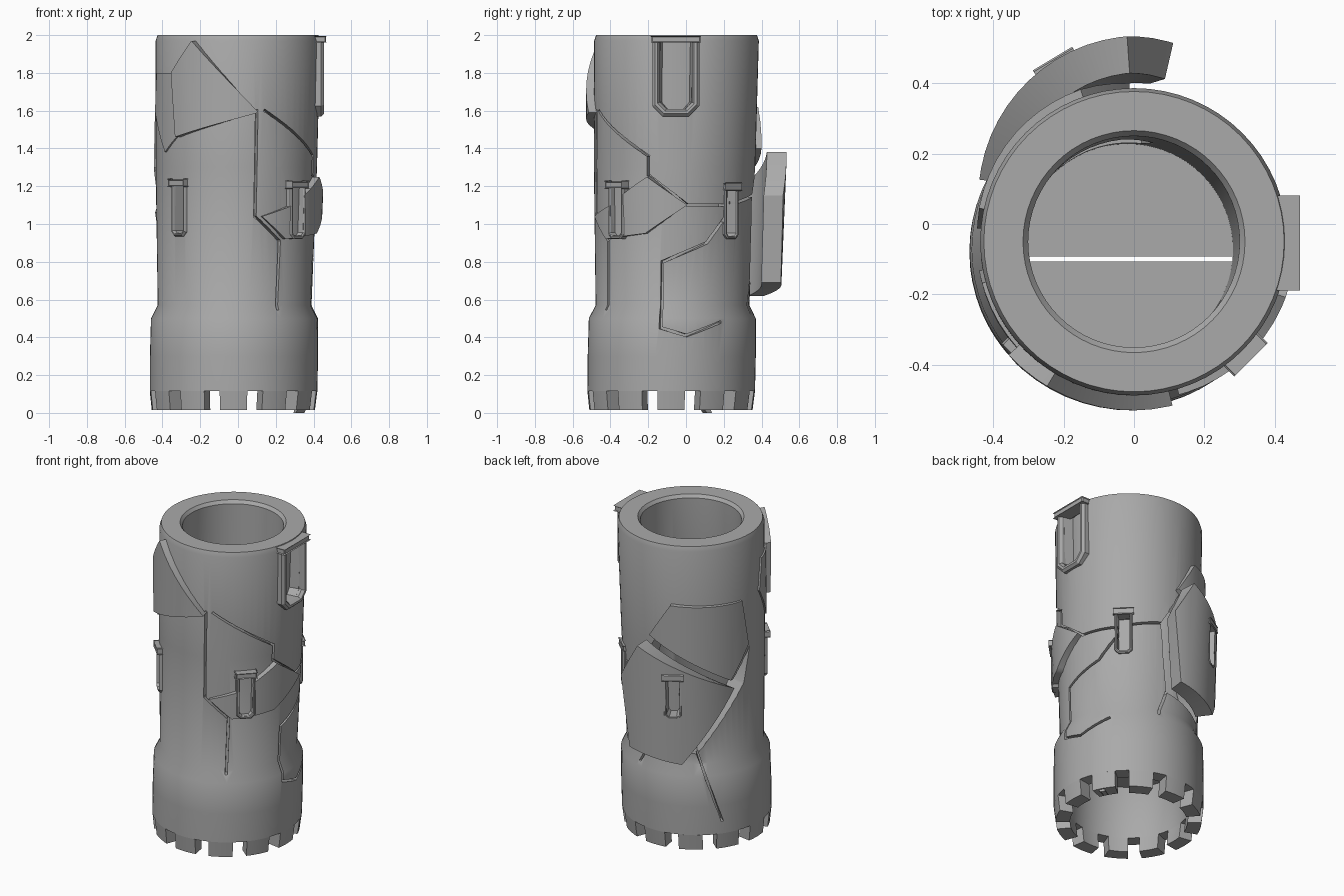
import bpy, bmesh
from math import sin, cos, radians, degrees
from mathutils import Vector

cube = bpy.data.objects.get("Cube")
if cube:
    bpy.data.objects.remove(cube)

stone = bpy.data.materials.new("grey stone")
stone.use_nodes = True
stone.diffuse_color = (0.4, 0.4, 0.4, 1)
stone.node_tree.nodes["Principled BSDF"].inputs["Base Color"].default_value = (0.4, 0.4, 0.4, 1)

# Outer silhouette (radius, height), bottom to top
OUTER = [(0.432, 0.015), (0.443, 0.03), (0.445, 0.3), (0.442, 0.5),
         (0.407, 0.57), (0.427, 1.3), (0.436, 1.97), (0.426, 2.0)]
INNER = [(0.315, 2.0), (0.3, 1.98), (0.3, 0.5), (0.35, 0.42), (0.36, 0.115)]


def radius(z):
    for (r0, z0), (r1, z1) in zip(OUTER, OUTER[1:]):
        if z <= z1:
            return r0 + (r1 - r0) * max(0, (z - z0) / (z1 - z0))
    return OUTER[-1][0]


def at_radius(az, z, r, shift=(0, 0)):
    # The axis leans slightly
    a = radians(az)
    return Vector((-0.025 + 0.0125 * z + r * cos(a) + shift[0],
                   -0.08 + 0.015 * z + r * sin(a) + shift[1], z))


def surf(az, z, off=0, shift=(0, 0)):
    return at_radius(az, z, radius(z) + off, shift)


def finish(name, bm):
    bmesh.ops.recalc_face_normals(bm, faces=bm.faces)
    mesh = bpy.data.meshes.new(name)
    bm.to_mesh(mesh)
    bm.free()
    mesh.materials.append(stone)
    ob = bpy.data.objects.new(name, mesh)
    bpy.context.collection.objects.link(ob)
    return ob


def smooth(ob):
    bpy.ops.object.select_all(action='DESELECT')
    ob.select_set(True)
    bpy.context.view_layer.objects.active = ob
    bpy.ops.object.shade_smooth_by_angle(angle=radians(32))


def curved_slab(name, outline, off0, off1, shift=(0, 0)):
    """Outline in (azimuth, height), wrapped on the wall and given thickness."""
    bm = bmesh.new()
    bm.faces.new([bm.verts.new((a, off0, z)) for a, z in outline])
    for a in range(-180, 361, 6):
        geom = bm.verts[:] + bm.edges[:] + bm.faces[:]
        bmesh.ops.bisect_plane(bm, geom=geom, plane_co=(a + 0.7, 0, 0), plane_no=(1, 0, 0))
    out = bmesh.ops.extrude_face_region(bm, geom=bm.faces[:], use_keep_orig=True)
    for v in out["geom"]:
        if isinstance(v, bmesh.types.BMVert):
            v.co.y = off1
    for v in bm.verts:
        v.co = surf(v.co.x, v.co.z, v.co.y, shift)
    return finish(name, bm)


def volume(mesh):
    bm = bmesh.new()
    bm.from_mesh(mesh)
    v = bm.calc_volume()
    bm.free()
    return v


def cut(ob, outline, off0, off1, shift=(0, 0)):
    cutter = curved_slab("cutter", outline, off0, off1, shift)
    mod = ob.modifiers.new("cut", 'BOOLEAN')
    mod.operation = 'DIFFERENCE'
    mod.solver = 'MANIFOLD'
    mod.object = cutter
    graph = bpy.context.evaluated_depsgraph_get()
    carved = bpy.data.meshes.new_from_object(ob.evaluated_get(graph))
    ob.modifiers.clear()
    # Keep only a sound result: a cut takes away a small share of the stone
    if 0.75 < volume(carved) / volume(ob.data) <= 1.0001:
        ob.data = carved
    bpy.data.objects.remove(cutter)


def arch(w, z0, z1, inset=0):
    # Chamfer-bottomed window outline in (sideways, height)
    h, c = w / 2 - inset, w * 0.22 - inset * 0.5
    b = z0 + inset
    return [(-h, z1), (-h, b + c), (-h + c, b), (h - c, b), (h, b + c), (h, z1)]


def window(name, host, az, w, z0, z1, proud, shift=(0, 0)):
    inset = w * 0.16
    deg = degrees(1 / radius(z0 + 0.1))
    cut(host, [(az + u * deg, z) for u, z in arch(w, z0, z1, inset)], -0.06, 0.06, shift)
    # Bevelled frame around the recess
    side = Vector((-sin(radians(az)), cos(radians(az)), 0))
    out = Vector((cos(radians(az)), sin(radians(az)), 0))
    base = surf(az, (z0 + z1) / 2, 0, shift)

    def place(u, z, d):
        p = base + side * u + out * d
        return Vector((p.x, p.y, z))

    bm = bmesh.new()
    section = [(0, -0.04), (0, proud * 0.4), (inset * 0.35, proud),
               (inset * 0.7, proud), (inset, proud * 0.3), (inset, -0.04)]
    loops = [[bm.verts.new(place(u, z, d)) for u, z in arch(w, z0, z1, i)] for i, d in section]
    for l0, l1 in zip(loops, loops[1:] + loops[:1]):
        for k in range(len(l0) - 1):
            bm.faces.new([l0[k], l0[k + 1], l1[k + 1], l1[k]])
    bm.faces.new([l[0] for l in loops])
    bm.faces.new([l[-1] for l in loops])
    smooth(finish(name + "_frame", bm))
    # Sill bar
    bm = bmesh.new()
    top = min(z1 + 0.035, 1.995)
    bmesh.ops.create_cube(bm, size=1)
    for v in bm.verts:
        v.co = place(v.co.x * (w + 0.01), top - 0.0175 + v.co.z * 0.035,
                     (proud + 0.01) if v.co.y > 0 else -0.04)
    bmesh.ops.bevel(bm, geom=bm.edges[:], offset=0.005, segments=1, affect='EDGES')
    smooth(finish(name + "_sill", bm))


# Hollow tower wall
bm = bmesh.new()
N = 64
profile = [(radius(0.115), 0.115)] + OUTER[2:] + INNER
rings = [[bm.verts.new(at_radius(360 * i / N, z, r)) for i in range(N)] for r, z in profile]
for r0, r1 in zip(rings, rings[1:] + rings[:1]):
    for i in range(N):
        j = (i + 1) % N
        bm.faces.new([r0[i], r0[j], r1[j], r1[i]])
wall = finish("tower_wall", bm)

# Battlement teeth round the lower edge
for a in range(-90, 270, 30):
    smooth(curved_slab("battlement", [(a - 9.5, 0.015), (a + 9.5, 0.015),
                                      (a + 9.5, 0.115), (a - 9.5, 0.115)], -0.084, 0))

# Opening left by the broken-out back piece
cut(wall, [(94, 1.38), (158, 1.09), (177, 1.28), (170, 1.05), (127, 0.63),
           (83, 0.70), (77, 1.15)], -0.2, 0.06)

# Displaced wall pieces
BACK_SHIFT, LOW_SHIFT = (0.02, 0.135), (0.028, -0.005)
back_piece = curved_slab("broken_back_piece",
                         [(94, 1.38), (173, 1.06), (127, 0.62), (83, 0.69), (77, 1.15)],
                         -0.075, 0.03, BACK_SHIFT)
upper_piece = curved_slab("raised_back_piece",
                          [(90, 1.4), (109, 1.62), (170, 1.6), (177, 1.3), (158, 1.1)],
                          -0.06, 0.005, (-0.005, 0.025))
front_piece = curved_slab("raised_front_piece",
                          [(-121, 1.97), (-76, 1.59), (-134, 1.46), (-138, 1.8)], -0.03, 0.042)
side_piece = curved_slab("raised_side_piece",
                         [(-138, 1.8), (-165, 1.8), (-170, 1.6), (-150, 1.38), (-135, 1.47)],
                         -0.03, 0.01)
low_piece = curved_slab("raised_corner_piece",
                        [(-75, 1.04), (-56, 0.92), (-20, 0.95), (10, 1.1), (-19, 1.25), (-50, 1.1)],
                        -0.07, 0.01, LOW_SHIFT)
shard = curved_slab("loose_shard", [(22, 0.04), (27, 0.0), (31, 0.0), (25, 0.1)], -0.06, -0.01)

# Windows
window("large_window", wall, 0, 0.25, 1.57, 1.97, 0.025)
window("front_right_window", wall, -135, 0.105, 0.935, 1.2, 0.016)
window("front_left_window", low_piece, -45, 0.115, 0.92, 1.19, 0.012, LOW_SHIFT)
window("back_left_window", wall, 46, 0.105, 0.92, 1.18, 0.01)
window("back_right_window", back_piece, 121, 0.11, 0.92, 1.18, 0.03, BACK_SHIFT)

# Cracks over the wall
CRACKS = [
    [(-70, 1.6), (-19, 1.36), (-19, 1.26), (10, 1.1), (42, 1.1), (77, 1.15)],
    [(-8, 0.8), (-8, 0.45), (10, 0.41), (30, 0.13)],
    [(10, 0.41), (35, 0.48), (75, 0.53), (83, 0.7)],
    [(-8, 0.8), (25, 0.9), (45, 1.08)],
    [(-76, 1.6), (-76, 1.04), (-56, 0.91), (-57, 0.55)],
    [(127, 0.63), (145, 0.2)],
]
for line in CRACKS:
    for (a0, z0), (a1, z1) in zip(line, line[1:]):
        d = Vector(((a1 - a0) * 0.0073, z1 - z0)).normalized() * 0.007
        e = Vector((d.x / 0.0073, d.y))
        n = Vector((-d.y / 0.0073, d.x))
        p, q = Vector((a0, z0)) - e * 0.8, Vector((a1, z1)) + e * 0.8
        cut(wall, [tuple(v) for v in (p - n, q - n, q + n, p + n)], -0.045, 0.04)

# Inner floor in two halves with a split between them
for name, lo, hi in (("floor_back", 16, 164), ("floor_front", 197, 343)):
    bm = bmesh.new()
    loops = []
    for z in (0.44, 0.5):
        pts = []
        for i in range(33):
            p = at_radius(lo - 24 + (hi - lo + 48) * i / 32, z, 0.33)
            p.y = max(p.y, -0.092) if name == "floor_back" else min(p.y, -0.106)
            pts.append(bm.verts.new(p))
        loops.append(pts)
        bm.faces.new(pts)
    for i in range(33):
        j = (i + 1) % 33
        bm.faces.new([loops[0][i], loops[0][j], loops[1][j], loops[1][i]])
    finish(name, bm)

for ob in (wall, back_piece, upper_piece, front_piece, side_piece, low_piece, shard):
    smooth(ob)
